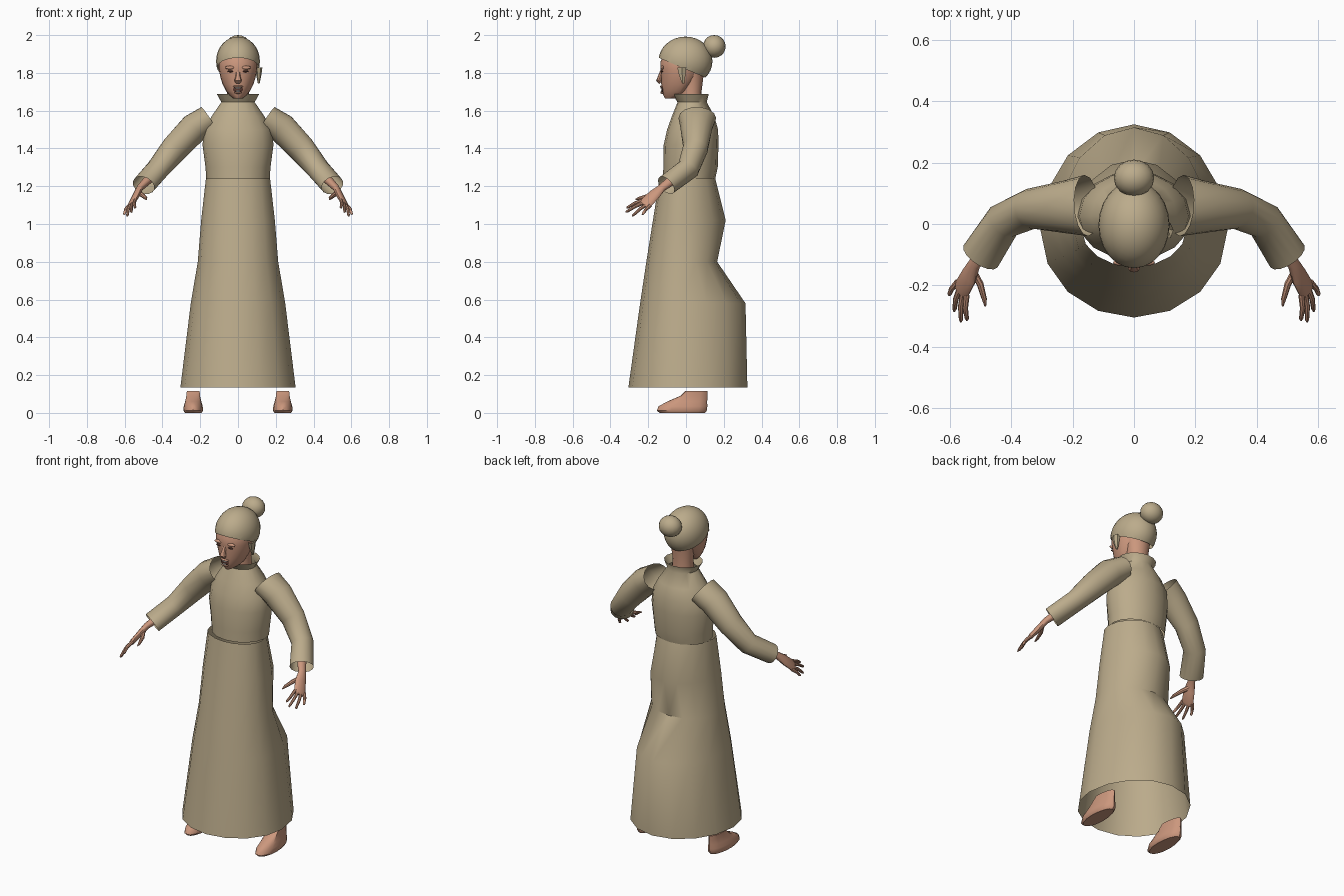
import bpy, bmesh, math
from mathutils import Vector

cube = bpy.data.objects.get("Cube")
if cube:
    bpy.data.objects.remove(cube, do_unlink=True)


def material(name, rgb):
    m = bpy.data.materials.new(name)
    m.use_nodes = True
    m.diffuse_color = (*rgb, 1)
    m.node_tree.nodes["Principled BSDF"].inputs["Base Color"].default_value = (*rgb, 1)
    return m


CLOTH = material("khaki cloth", (0.50, 0.41, 0.26))
SKIN = material("skin", (0.60, 0.31, 0.205))
DARK = material("dark brown", (0.10, 0.04, 0.03))
WHITE = material("tooth white", (0.80, 0.78, 0.72))


def finish(name, bm, mat, mirror=False, angle=40):
    bmesh.ops.recalc_face_normals(bm, faces=bm.faces)
    me = bpy.data.meshes.new(name)
    bm.to_mesh(me)
    bm.free()
    me.materials.append(mat)
    ob = bpy.data.objects.new(name, me)
    bpy.context.collection.objects.link(ob)
    bpy.ops.object.select_all(action="DESELECT")
    ob.select_set(True)
    bpy.context.view_layer.objects.active = ob
    bpy.ops.object.shade_smooth_by_angle(angle=math.radians(angle))
    if mirror:
        ob.modifiers.new("Mirror", "MIRROR")
    return ob


def skin_rings(name, rings, mat, caps, mirror, angle=40):
    """Bridge rings of points into a surface, with optional end caps."""
    bm = bmesh.new()
    loops = [[bm.verts.new(p) for p in ring] for ring in rings]
    n = len(loops[0])
    for a, b in zip(loops, loops[1:]):
        for i in range(n):
            j = (i + 1) % n
            bm.faces.new((a[i], a[j], b[j], b[i]))
    if caps[0]:
        bm.faces.new(loops[0])
    if caps[1]:
        bm.faces.new(loops[-1])
    return finish(name, bm, mat, mirror, angle)


def stack(name, levels, mat, n=16, cx=0, cy=0, caps=(0, 0), mirror=False, angle=40):
    """Horizontal egg-shaped rings: (z, half width, front y, back y)."""
    rings = []
    for z, w, front, back in levels:
        mid = min(max(cy, front + 0.005), back - 0.005)
        ring = []
        for i in range(n):
            a = math.tau * i / n
            s = math.sin(a)
            depth = back - mid if s > 0 else mid - front
            ring.append((cx + w * math.cos(a), mid + depth * s, z))
        rings.append(ring)
    return skin_rings(name, rings, mat, caps, mirror, angle)


def tube(name, path, mat, n=12, up=(0, 0, 1), caps=(1, 1), mirror=True):
    """Oval tube along a path of (point, half breadth, half thickness)."""
    pts = [Vector(p) for p, _, _ in path]
    rings = []
    for k, (_, wide, thick) in enumerate(path):
        t = (pts[min(k + 1, len(pts) - 1)] - pts[max(k - 1, 0)]).normalized()
        h = t.cross(Vector(up)).normalized()
        v = h.cross(t)
        rings.append([pts[k] + h * wide * math.cos(math.tau * i / n)
                      + v * thick * math.sin(math.tau * i / n) for i in range(n)])
    return skin_rings(name, rings, mat, caps, mirror)


def ball(name, centre, radii, mat, u=16, v=10, mirror=False):
    bm = bmesh.new()
    bmesh.ops.create_uvsphere(bm, u_segments=u, v_segments=v, radius=1)
    bmesh.ops.scale(bm, vec=radii, verts=bm.verts)
    bmesh.ops.translate(bm, vec=centre, verts=bm.verts)
    return finish(name, bm, mat, mirror)


# Dress: open skirt with a rear bulge, and a bodice with a flared collar
stack("skirt", [(0.135, 0.305, -0.305, 0.325), (0.58, 0.25, -0.243, 0.315),
                (0.80, 0.213, -0.21, 0.165), (1.02, 0.195, -0.175, 0.21),
                (1.24, 0.17, -0.14, 0.155)], CLOTH, cy=-0.02)
stack("bodice", [(1.24, 0.168, -0.122, 0.155), (1.30, 0.172, -0.12, 0.168),
                 (1.42, 0.188, -0.118, 0.172), (1.50, 0.178, -0.10, 0.17),
                 (1.57, 0.14, -0.075, 0.15), (1.645, 0.088, -0.045, 0.11),
                 (1.688, 0.112, -0.073, 0.12)], CLOTH, cy=0.025, angle=50)

# Sleeves, open at the shoulder and the cuff
tube("sleeves", [((0.155, 0.06, 1.56), 0.10, 0.072), ((0.23, 0.055, 1.51), 0.085, 0.080),
                 ((0.335, 0.05, 1.40), 0.066, 0.073), ((0.425, 0.01, 1.29), 0.062, 0.060),
                 ((0.50, -0.105, 1.205), 0.066, 0.055)], CLOTH, n=14, caps=(0, 0))

# Forearms, palms and fingers
BACK = (0.79, -0.15, 0.59)
tube("hands", [((0.46, -0.05, 1.25), 0.03, 0.026), ((0.52, -0.13, 1.19), 0.022, 0.018),
               ((0.538, -0.17, 1.153), 0.034, 0.017), ((0.562, -0.213, 1.11), 0.037, 0.014),
               ((0.567, -0.225, 1.10), 0.030, 0.008)], SKIN, up=BACK)
index_base, little_base = Vector((0.546, -0.232, 1.125)), Vector((0.576, -0.189, 1.098))
tips = [("index", (0.545, -0.315, 1.085)), ("middle", (0.565, -0.32, 1.062)),
        ("ring", (0.587, -0.285, 1.042)), ("little", (0.604, -0.232, 1.05))]
for i, (label, tip) in enumerate(tips):
    base, tip = index_base.lerp(little_base, i / 3), Vector(tip)
    knuckle = base.lerp(tip, 0.5) + Vector(BACK) * 0.006
    tube(label + "_fingers", [(base, 0.010, 0.010), (knuckle, 0.009, 0.009),
                              (base.lerp(tip, 0.92), 0.007, 0.007), (tip, 0.003, 0.003)],
         SKIN, n=8, up=BACK)
tube("thumbs", [((0.528, -0.15, 1.165), 0.014, 0.012), ((0.502, -0.195, 1.15), 0.012, 0.011),
                ((0.488, -0.245, 1.137), 0.009, 0.008), ((0.485, -0.268, 1.13), 0.003, 0.003)],
     SKIN, n=8, up=BACK)

# Feet, ending at the ankles
stack("feet", [(0.0, 0.044, -0.14, 0.10), (0.012, 0.052, -0.155, 0.11),
               (0.035, 0.050, -0.145, 0.113), (0.06, 0.043, -0.10, 0.112),
               (0.09, 0.036, -0.03, 0.115), (0.115, 0.034, -0.005, 0.115)],
      SKIN, cx=0.237, cy=-0.03, caps=(1, 1), mirror=True)

# Neck, head and face
stack("neck", [(1.60, 0.066, -0.035, 0.09), (1.70, 0.058, -0.03, 0.082),
               (1.80, 0.072, -0.03, 0.095)], SKIN, cy=0.03)
stack("head", [(1.664, 0.022, -0.11, -0.06), (1.68, 0.044, -0.12, -0.04),
               (1.705, 0.064, -0.126, 0.0), (1.74, 0.082, -0.131, 0.04),
               (1.78, 0.094, -0.132, 0.07), (1.82, 0.102, -0.136, 0.085),
               (1.86, 0.102, -0.135, 0.10), (1.91, 0.085, -0.11, 0.09)],
      SKIN, n=20, cy=-0.03, caps=(1, 1))
tube("nose", [((0, -0.127, 1.81), 0.010, 0.010), ((0, -0.138, 1.78), 0.013, 0.011),
              ((0, -0.144, 1.76), 0.020, 0.014), ((0, -0.135, 1.747), 0.013, 0.008)],
     SKIN, n=8, up=(0, 1, 0), mirror=False)
ball("brows", (0.042, -0.126, 1.828), (0.026, 0.010, 0.010), SKIN, mirror=True)
ball("eyes", (0.040, -0.128, 1.808), (0.017, 0.006, 0.005), DARK, mirror=True)
ball("mouth", (0, -0.125, 1.712), (0.026, 0.006, 0.015), DARK)
ball("upper_lip", (0, -0.128, 1.728), (0.028, 0.010, 0.006), SKIN)
ball("lower_lip", (0, -0.125, 1.695), (0.022, 0.010, 0.006), SKIN)
for label, z, w in (("upper_teeth", 1.720, 0.016), ("lower_teeth", 1.703, 0.012)):
    ball(label, (0, -0.130, z), (w, 0.004, 0.004), WHITE)

# Hair cap, cut along a sloping hairline, with a bun behind
hair = bmesh.new()
bmesh.ops.create_uvsphere(hair, u_segments=24, v_segments=16, radius=1)
bmesh.ops.scale(hair, vec=(0.116, 0.143, 0.13), verts=hair.verts)
bmesh.ops.translate(hair, vec=(0, -0.003, 1.862), verts=hair.verts)
bmesh.ops.bisect_plane(hair, geom=hair.verts[:] + hair.edges[:] + hair.faces[:],
                       plane_co=(0, -0.14, 1.878), plane_no=(0, 0.11, 0.26), clear_inner=True)
finish("hair_cap", hair, CLOTH)
ball("hair_bun", (0, 0.15, 1.94), (0.066, 0.06, 0.06), CLOTH)

# Small folded ornament beside the left ear
stack("ear_ornament", [(1.745, 0.005, -0.022, -0.008), (1.79, 0.014, -0.04, 0.0),
                       (1.828, 0.019, -0.05, 0.005)], CLOTH, n=6, cx=0.110, cy=-0.02, angle=20)
